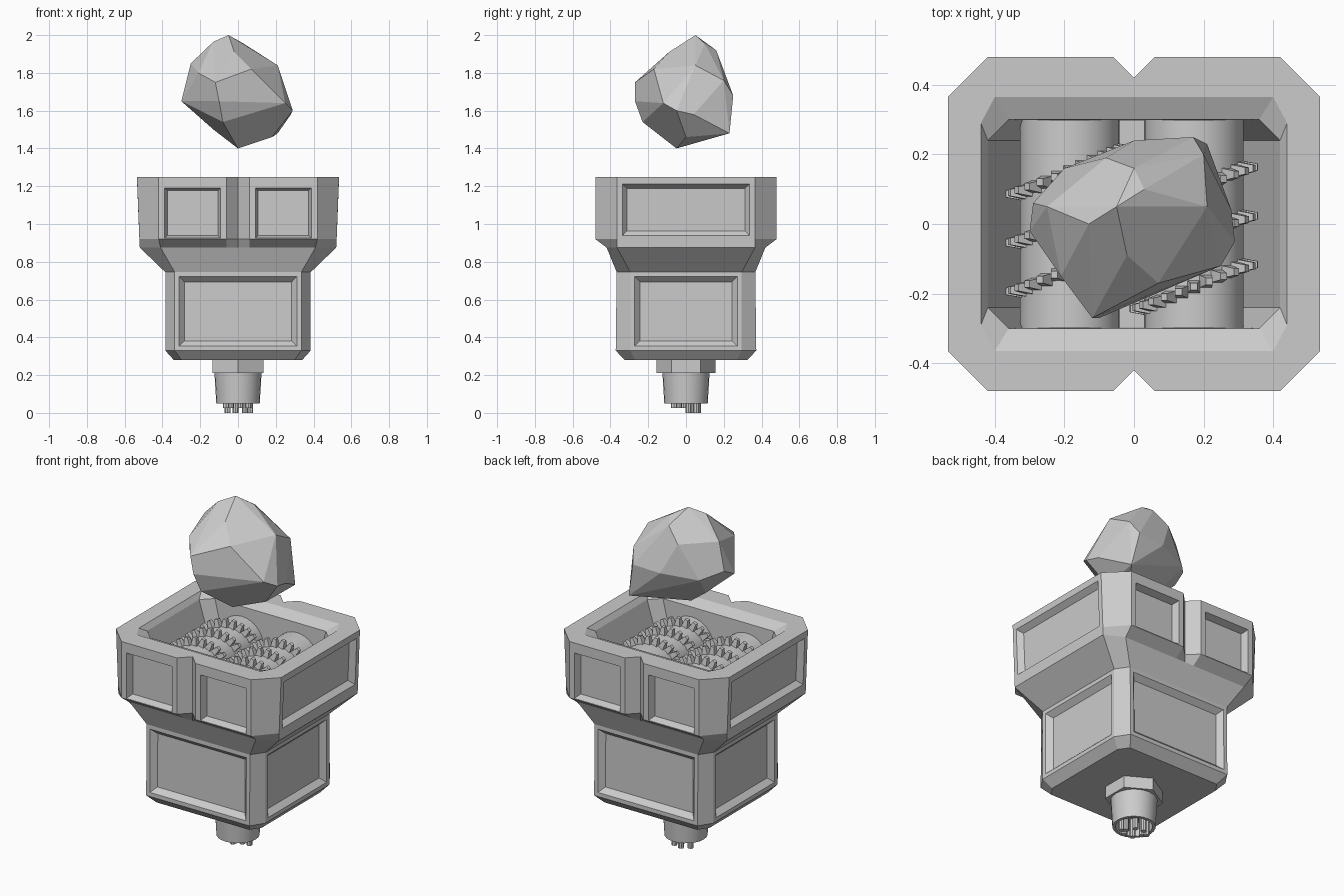
import bpy, bmesh, math
from mathutils import Vector, Matrix

if "Cube" in bpy.data.objects:
    bpy.data.objects.remove(bpy.data.objects["Cube"])


def finish(name, bm, smooth=False):
    bmesh.ops.recalc_face_normals(bm, faces=bm.faces)
    me = bpy.data.meshes.new(name)
    bm.to_mesh(me)
    bm.free()
    ob = bpy.data.objects.new(name, me)
    bpy.context.collection.objects.link(ob)
    if smooth:
        bpy.context.view_layer.objects.active = ob
        ob.select_set(True)
        bpy.ops.object.shade_smooth_by_angle(angle=math.radians(35))
        ob.select_set(False)
    return ob


def loft(rings):
    """Skin a stack of equal-length rings and cap both ends."""
    bm = bmesh.new()
    vs = [[bm.verts.new(p) for p in r] for r in rings]
    n = len(vs[0])
    for lo, hi in zip(vs, vs[1:]):
        for i in range(n):
            j = (i + 1) % n
            bm.faces.new((lo[i], lo[j], hi[j], hi[i]))
    bm.faces.new(vs[0][::-1])
    bm.faces.new(vs[-1])
    bmesh.ops.recalc_face_normals(bm, faces=bm.faces)
    return bm


def octagon(z, a, b, ca, cb, notch=None):
    """Chamfered rectangle; notch is the depth of the V at front and back."""
    half = [(a, -cb), (a, cb), (ca, b)]
    if notch is not None:
        half += [(.06, b), (0, b - notch), (-.06, b)]
    half += [(-ca, b)]
    if notch is None:
        pts = half + [(-a, cb), (-a, -cb), (-ca, -b), (ca, -b)]
    else:
        pts = half + [(-x, -y) for x, y in half]
    return [(x, y, z) for x, y in pts]


def circle(z, r, n=24):
    return [(r * math.cos(2 * math.pi * i / n), r * math.sin(2 * math.pi * i / n), z)
            for i in range(n)]


def recess(bm, axis, margin, slope, depth, shift):
    """Sink a panel into each large outer face that looks along the axis."""
    bm.normal_update()
    faces = [f for f in bm.faces if abs(f.normal[axis]) > .98 and f.calc_area() > .08
             and f.normal[axis] * f.calc_center_median()[axis] > 0]
    bmesh.ops.inset_individual(bm, faces=faces, thickness=margin)
    for v in {v for f in faces for v in f.verts}:
        v.co.z += shift
    bmesh.ops.inset_individual(bm, faces=faces, thickness=slope, depth=-depth)


# Lower housing with one recessed panel per side
bm = loft([octagon(.28, .34, .325, .30, .27),
           octagon(.33, .385, .372, .335, .295),
           octagon(.745, .385, .367, .335, .295)])
recess(bm, 0, .033, .04, .03, 0)
recess(bm, 1, .033, .04, .03, 0)
finish("lower_housing", bm)

# Hopper: funnel, notched collar, rim and inner cavity
bm = loft([octagon(.745, .385, .367, .335, .295, 0),
           octagon(.875, .52, .42, .41, .365, 0),
           octagon(.92, .522, .48, .42, .365, .06),
           octagon(1.25, .535, .48, .42, .365, .06),
           octagon(1.25, .44, .365, .40, .29, 0),
           octagon(1.22, .42, .30, .36, .24, 0),
           octagon(.86, .31, .298, .27, .24, 0)])
recess(bm, 0, .04, .035, .03, -.01)
recess(bm, 1, .045, .02, .04, -.027)
finish("hopper", bm)

# Crushing rollers with tilted rows of teeth
ROLLER_Z, ROLLER_R = 1.02, .143
for name, cx, rows in (("left", -.185, (.15, .01, -.13)),
                       ("right", .172, (.10, -.04, -.18))):
    bm = bmesh.new()
    bmesh.ops.create_cone(bm, cap_ends=True, segments=32, radius1=ROLLER_R, radius2=ROLLER_R,
                          depth=.598, matrix=Matrix.Translation((cx, 0, ROLLER_Z))
                          @ Matrix.Rotation(math.pi / 2, 4, 'X'))
    finish(name + "_roller", bm, True)
    bm = bmesh.new()
    for y0 in rows:
        for k in range(26):
            t = 2 * math.pi * k / 26
            r = ROLLER_R + .017
            m = (Matrix.Translation((cx + r * math.sin(t), y0 + .4 * r * math.sin(t),
                                     ROLLER_Z + r * math.cos(t)))
                 @ Matrix.Rotation(t, 4, 'Y') @ Matrix.Rotation(math.pi / 4, 4, 'Z'))
            bmesh.ops.create_cone(bm, cap_ends=True, segments=4, radius1=.027,
                                  radius2=.014, depth=.05, matrix=m)
    finish(name + "_roller_teeth", bm)

# Hexagonal nut, points along y
nut = [(-y, x, z) for x, y, z in circle(0, .155, 6)]
finish("connector_nut", loft([[(x, y, z) for x, y, _ in nut] for z in (.21, .285)]))

# Hollow plug sleeve and its pins
finish("connector_sleeve", loft([circle(.13, .095), circle(.05, .098), circle(.05, .115),
                                 circle(.215, .125)]), True)
bm = bmesh.new()
for k in range(8):
    t = 2 * math.pi * (k + .25) / 8
    low = 0 if k < 4 else .025
    bmesh.ops.create_cone(bm, cap_ends=True, segments=8, radius1=.016, radius2=.016,
                          depth=.14 - low,
                          matrix=Matrix.Translation((.066 * math.cos(t), .066 * math.sin(t),
                                                     (.14 + low) / 2)))
finish("connector_pins", bm, True)

# Faceted rock above the hopper
rock = [(-.05, .05, 2), (-.13, 0, 1.965), (.03, .10, 1.955), (0, .16, 1.92), (-.02, -.09, 1.91),
        (-.25, .05, 1.85), (-.29, .06, 1.69), (-.3, -.02, 1.65), (-.21, -.15, 1.80),
        (-.12, -.27, 1.75), (-.10, -.27, 1.65), (.07, -.17, 1.82), (.25, -.12, 1.64),
        (.29, -.05, 1.60), (.28, .04, 1.58), (.21, .05, 1.84), (.20, .20, 1.76),
        (.17, .25, 1.68), (.21, .23, 1.48), (.18, 0, 1.46), (0, .24, 1.67), (-.20, .16, 1.65),
        (-.13, 0, 1.5), (0, -.05, 1.4), (-.08, -.23, 1.54), (-.08, .19, 1.84)]
bm = bmesh.new()
for p in rock:
    bm.verts.new(p)
bmesh.ops.convex_hull(bm, input=bm.verts[:])
bmesh.ops.delete(bm, geom=[v for v in bm.verts if not v.link_faces], context='VERTS')
bmesh.ops.dissolve_limit(bm, angle_limit=math.radians(9), verts=bm.verts[:], edges=bm.edges[:])
finish("rock", bm)
